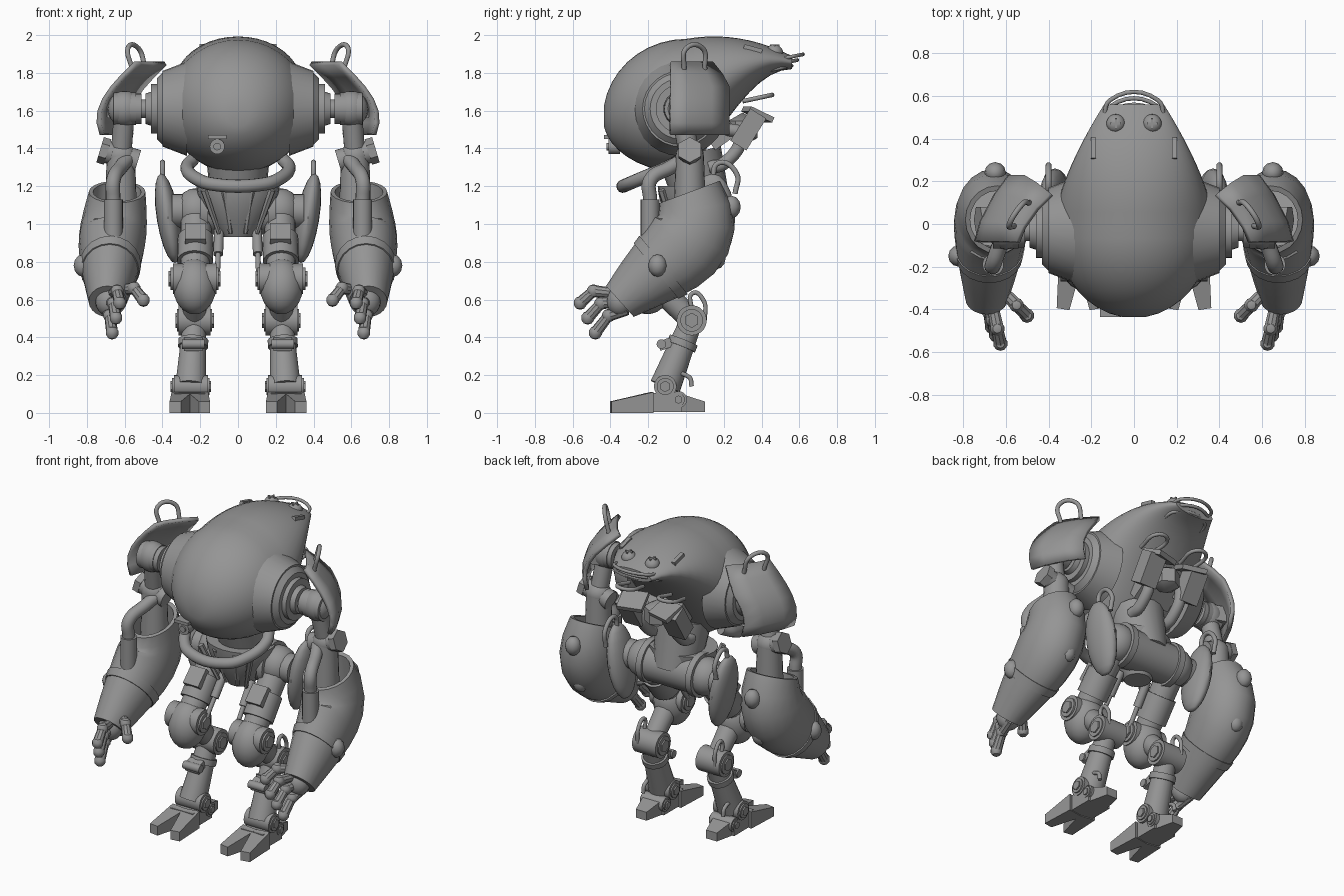
import bpy, bmesh, math
from mathutils import Vector, Matrix

cube = bpy.data.objects.get("Cube")
if cube:
    bpy.data.objects.remove(cube)

metal = bpy.data.materials.new("grey metal")
metal.use_nodes = True
GREY = (.3, .3, .3, 1)
metal.diffuse_color = GREY
metal.node_tree.nodes["Principled BSDF"].inputs["Base Color"].default_value = GREY
parts = []
X, Y, Z = Vector((1, 0, 0)), Vector((0, 1, 0)), Vector((0, 0, 1))


def add(name, mesh, mirror):
    ob = bpy.data.objects.new(name, mesh)
    bpy.context.scene.collection.objects.link(ob)
    mesh.materials.clear()
    mesh.materials.append(metal)
    if mirror:
        ob.modifiers.new("Mirror", 'MIRROR')
    parts.append(ob)
    return ob


def from_bm(name, bm, mirror):
    bmesh.ops.recalc_face_normals(bm, faces=bm.faces)
    mesh = bpy.data.meshes.new(name)
    bm.to_mesh(mesh)
    bm.free()
    return add(name, mesh, mirror)


def placed(centre, size, pitch, yaw=0):
    turn = Matrix.Rotation(math.radians(yaw), 4, 'Z') @ Matrix.Rotation(math.radians(pitch), 4, 'X')
    return Matrix.Translation(centre) @ turn @ Matrix.Diagonal((*size, 1))


def rod(name, start, end, radius, end_radius=None, sides=20, mirror=True):
    """Cylinder or cone between two points."""
    bm = bmesh.new()
    along = end - start
    turn = along.to_track_quat('Z', 'Y').to_matrix().to_4x4()
    bmesh.ops.create_cone(bm, cap_ends=True, segments=sides, radius1=radius,
                          radius2=end_radius or radius, depth=along.length,
                          matrix=Matrix.Translation((start + end) / 2) @ turn)
    return from_bm(name, bm, mirror)


def axle(name, centre, half, radius, sides=20, mirror=True):
    return rod(name, centre - X * half, centre + X * half, radius, sides=sides, mirror=mirror)


def hinge(name, centre, half, radius):
    """Drum, rim and bolt head sharing one sideways axis."""
    axle(name + "_drum", centre, half, radius)
    axle(name + "_rim", centre, half * 1.1, radius * .75)
    axle(name + "_bolt", centre, half * 1.2, radius * .5, sides=6)


def ball(name, centre, size, pitch=0, sides=20, mirror=True):
    bm = bmesh.new()
    bmesh.ops.create_uvsphere(bm, u_segments=sides, v_segments=sides // 2, radius=1,
                              matrix=placed(centre, size, pitch))
    return from_bm(name, bm, mirror)


def box(name, centre, size, pitch=0, yaw=0, mirror=True, taper=1):
    """Box whose front end can be narrowed and lowered."""
    bm = bmesh.new()
    bmesh.ops.create_cube(bm, size=1)
    for v in bm.verts:
        if v.co.y < 0:
            v.co.x *= taper
            v.co.z = (v.co.z + .5) * taper - .5
    bm.transform(placed(centre, size, pitch, yaw))
    return from_bm(name, bm, mirror)


def tube(name, points, radius, mirror=True):
    """Round bent pipe through points."""
    curve = bpy.data.curves.new(name, 'CURVE')
    curve.dimensions = '3D'
    curve.bevel_depth, curve.bevel_resolution, curve.resolution_u = radius, 5, 6
    curve.use_fill_caps = True
    spline = curve.splines.new('BEZIER')
    spline.bezier_points.add(len(points) - 1)
    for knot, point in zip(spline.bezier_points, points):
        knot.co = point
        knot.handle_left_type = knot.handle_right_type = 'AUTO'
    path = bpy.data.objects.new(name + "_path", curve)
    bpy.context.scene.collection.objects.link(path)
    graph = bpy.context.evaluated_depsgraph_get()
    mesh = bpy.data.meshes.new_from_object(path.evaluated_get(graph))
    bpy.data.objects.remove(path)
    return add(name, mesh, mirror)


def arch(name, start, end, rise, radius, mirror=True):
    """Handle leaving a surface at start and returning at end."""
    inner = (end - start) * .1
    return tube(name, [start, start + rise + inner, end + rise - inner, end], radius, mirror)


def loft(name, rings, sides=24, mirror=True):
    """Skin over oval rings: (centre, half depth vector, half width)."""
    bm = bmesh.new()
    turns = [math.tau * i / sides for i in range(sides)]
    loops = [[bm.verts.new(c + depth * math.cos(t) + X * width * math.sin(t)) for t in turns]
             for c, depth, width in rings]
    for low, high in zip(loops, loops[1:]):
        for i in range(sides):
            bm.faces.new((low[i - 1], low[i], high[i], high[i - 1]))
    bm.faces.new(loops[0])
    bm.faces.new(loops[-1])
    return from_bm(name, bm, mirror)


# Egg-shaped hull: round nose, then a tail that rises and narrows
hull = []
steps = 10
for i in range(1, steps):
    a = math.pi / 2 * i / steps
    r = math.sin(a)
    hull.append((-.44 * math.cos(a), 1.56 - .29 * r, 1.56 + .42 * r, .375 * r))
for i in range(steps + 1):
    u = i / steps
    hull.append((.56 * u, 1.27 + .55 * math.sin(u * math.pi / 2) ** 1.2, 1.98 + .1 * u - .19 * u * u,
                 .375 - .235 * u ** 1.5))
loft("hull", [(Y * y + Z * (low + top) / 2, Z * (top - low) / 2, w) for y, low, top, w in hull],
     sides=40, mirror=False)

# Stacked shoulder rings
shoulder = Vector((.6, -.03, 1.61))
side = shoulder - X * shoulder.x
for name, start, end, radius, end_radius in (
        ("housing", .27, .4, .25, .2), ("collar", .4, .43, .19, .16), ("disc", .4, .46, .13, .13),
        ("step", .46, .49, .09, .08), ("shaft", .4, .6, .05, .05), ("nut", .51, .54, .08, .08)):
    rod("shoulder_" + name, side + X * start, side + X * end, radius, end_radius, sides=28)

# Lamp on the nose
lamp = Vector((-.11, -.39, 1.41))
rod("nose_lamp", lamp + Y * .04, lamp - Y * .02, .04, mirror=False)
rod("nose_lens", lamp, lamp - Y * .03, .02, mirror=False)
box("nose_bracket", lamp + Z * .05 - Y * .01, (.1, .07, .02), mirror=False)

# Tail screws, fins and rails
screw = Vector((.085, .47, 1.91))
ball("tail_screw", screw, (.045, .045, .04), pitch=-20)
for yaw in (0, 90):
    box("tail_screw_slot", screw + Z * .037, (.05, .01, .009), yaw=yaw)
box("hull_fin", Vector((.19, .35, 1.91)), (.025, .1, .06), pitch=-15)
for i in range(3):
    corner = Vector((.14, .48, 1.87)) - (Y + Z) * i * .03
    arch("tail_rail", corner - X * corner.x * 2, corner, Y * .1 + Z * .02, .01, mirror=False)

# Exhaust gear under the tail
exhaust = Vector((0, .3, 1.5))
ball("exhaust_core", exhaust, (.09, .09, .09), sides=6, mirror=False)
box("exhaust_block", exhaust - Y * .13, (.26, .15, .16), pitch=35, mirror=False)
box("exhaust_flap", exhaust + X * .16 + Y * .03, (.12, .1, .2), pitch=-32)
box("exhaust_lid", exhaust + X * .12 + (Y + Z) * .08, (.16, .14, .03), pitch=-25, yaw=15)
arch("exhaust_rail", exhaust + X * .2 + Z * .15, exhaust + X * .1 + Z * .15, Y * .14 + Z * .03, .012)
outlet = exhaust + X * .12 - Y * .08
arch("exhaust_pipe", outlet, outlet - Z * .2 - Y * .1, Y * .07, .035)

# Bumper pipe under the hull
bumper = [Vector(p) for p in ((.24, -.02, 1.34), (.27, -.1, 1.3), (.22, -.24, 1.24), (.13, -.31, 1.21))]
flip = Matrix.Diagonal((-1, 1, 1))
tube("bumper_pipe", bumper + [flip @ p for p in reversed(bumper)], .035, mirror=False)

# Waist, bowl-shaped pelvis and hip drum
hip = Vector((.22, .1, 1.07))
middle = hip - X * hip.x
rod("waist", middle, middle + Z * .3 - Y * .08, .14, .17, mirror=False)
bowl = []
for i in range(7):
    flare = math.sin(i / 4)
    bowl.append((Vector((0, .03, .93 + .045 * i)), Y * (.08 + .1 * flare), .08 + .14 * flare))
loft("pelvis", bowl, mirror=False)
for x in (.04, .1):
    rod("pelvis_rib", Vector((x, -.06, .95)), Vector((x * 1.8, -.13, 1.18)), .012, .02, sides=6)
axle("hip_drum", middle, .2, .125, mirror=False)
axle("hip_ring", hip - X * .04, .02, .14)
ball("hip_joint", hip, (.115, .12, .12))
axle("hip_axle", hip + X * .05, .08, .09)

# Hip guards
guard = Vector((.37, .14, 1.03))
plate = ball("hip_guard", Vector(), (.06, .12, .24))
plate.data.transform(Matrix.Translation(guard) @ Matrix.Rotation(.16, 4, 'Y'))
arch("hip_guard_handle", guard + Z * .2 + X * .03, guard + Z * .13 + Y * .12 + X * .03, Z * .1 + Y * .02, .014)

# Legs, hung from their joints
knee, hock, ankle = (Vector(p) for p in ((.23, -.19, .71), (.23, .03, .49), (.25, -.11, .14)))
rod("thigh", hip, knee, .085, .075)
rod("thigh_sleeve", hip.lerp(knee, .4), hip.lerp(knee, .75), .095)
box("thigh_plate", hip.lerp(knee, .5) - Y * .07 + Z * .06, (.11, .04, .12), pitch=-45)
top, foot_end = hip - X * .12 - Y * .1 - Z * .1, knee - X * .12
rod("thigh_piston", top, foot_end, .014)
rod("thigh_piston_sleeve", top, top.lerp(foot_end, .5), .026)
ball("knee_guard", knee - Z * .04, (.115, .12, .15), pitch=-15)
hinge("knee", knee, .115, .08)
rod("knee_link", knee, hock, .07, .06)
hinge("hock", hock, .085, .08)
arch("hock_hoop", hock + X * .05 + Z * .05, hock + X * .05 + Y * .07, Z * .1, .012)
rod("shin", ankle, hock, .083, .06)
rod("shin_clamp", ankle.lerp(hock, .6), ankle.lerp(hock, .7), .08)
latch = ankle.lerp(hock, .64) - Y * .09
box("shin_latch", latch, (.1, .07, .05), pitch=20)
axle("shin_latch_pin", latch - Y * .02, .06, .025)
hinge("ankle", ankle, .09, .06)
hinge("heel", ankle + Y * .07 - Z * .07, .08, .045)
arch("ankle_hoop", ankle + X * .04, ankle + X * .04 + Y * .14, Z * .05, .012)

# Feet with a heel and two toes
sole = Vector((.255, -.12, .055))
box("foot", sole, (.16, .2, .1))
box("foot_heel", sole + Y * .15, (.14, .14, .1), yaw=180, taper=.55)
for way in (-1, 1):
    box("toe", sole + X * .06 * way - Y * .17, (.11, .22, .11), yaw=9 * way, taper=.55)

# Upper arms
elbow = Vector((.62, .02, 1.36))
ball("shoulder_joint", shoulder, (.09, .09, .095))
axle("shoulder_drum", shoulder, .06, .085)
rod("upper_arm", shoulder, elbow, .055)
ball("elbow_joint", elbow, (.08, .075, .075))
tilt = X + Z * .3
rod("elbow_axle", elbow - tilt * .09, elbow + tilt * .09, .06)
rod("elbow_nut", elbow + tilt * .07, elbow + tilt * .11, .07, sides=6)
rod("elbow_post", elbow, elbow - Z * .3, .075, .085)
sleeve = Vector((.66, -.19, 1.13))
tube("arm_pipe", [elbow - X * .05, elbow - Y * .1 - Z * .06, sleeve + Z * .1, sleeve], .038)
rod("arm_pipe_sleeve", sleeve, sleeve - Z * .23, .05)

# Shoulder shields: a plate curved down the arm and turned slightly backwards
bm = bmesh.new()
grid = []
for i in range(7):
    s = i / 6
    reach = .31 * min(1, .72 + s)
    grid.append([bm.verts.new((.55 + .2 * math.sin(s * 2) - .06 * c - .1 * c * c,
                               reach * c - .08, 1.86 - .39 * s)) for c in (0, .3, .7, 1)])
for upper, lower in zip(grid, grid[1:]):
    for i in range(3):
        bm.faces.new((upper[i], upper[i + 1], lower[i + 1], lower[i]))
shield = from_bm("shoulder_shield", bm, mirror=False)
shield.modifiers.new("Thickness", 'SOLIDIFY').thickness = .025
shield.modifiers.new("Mirror", 'MIRROR')
grip = Vector((.56, -.01, 1.82))
arch("shield_handle", grip, grip + Y * .11 - X * .07, Z * .11 + X * .03, .013)
box("shield_mount", shoulder + X * .04 + Y * .04, (.08, .1, .1), yaw=20)

# Forearms: bent barrel with a hollow top
spine = [Vector(p) for p in ((.64, .02, 1.17), (.67, .12, .9), (.67, -.05, .86), (.69, -.35, .59))]


def forearm_ring(t, grow=1):
    a, b, c, d = spine
    p, q = a.lerp(b, t).lerp(b.lerp(c, t), t), b.lerp(c, t).lerp(c.lerp(d, t), t)
    across = (q - p).cross(X).normalized()
    return p.lerp(q, t), across * grow * (.17 + .25 * t - .31 * t * t), grow * (.15 + .15 * t - .2 * t * t)


barrel = [forearm_ring(i / 8) for i in range(9)]
loft("forearm", [forearm_ring(.3, .7), forearm_ring(0, .85)] + barrel, sides=20)
loft("forearm_band", [forearm_ring(t, 1.04) for t in (.7, .76)], sides=20)
for name, spot in (("rear", (.65, .24, 1.09)), ("lower", (.65, .16, .82)), ("side", (.82, -.15, .78))):
    ball("forearm_knob_" + name, Vector(spot), (.05, .05, .06), sides=12)

# Hands: three curled fingers and a thumb
palm = Vector((.68, -.35, .59))
ball("palm", palm, (.075, .07, .08))
curls = [(palm + Vector((i * .02, i * .04, -i * .045)), Vector((-.02, -.1, -.01 - .02 * i)))
         for i in (-1, 0, 1)]
curls.append((palm + Vector((-.06, .04, .06)), Vector((-.07, -.07, .01))))
for base, stretch in curls:
    knuckle = base + stretch
    tip = knuckle + stretch * .7 - Z * .07
    for start, end in ((base, knuckle), (knuckle, tip)):
        rod("finger_link", start, end, .028, .032, sides=10)
        ball("finger_joint", end, (.036, .036, .036), sides=10)

# Smooth shading with sharp edges kept
bpy.ops.object.select_all(action='DESELECT')
for ob in parts:
    ob.select_set(True)
bpy.context.view_layer.objects.active = parts[0]
bpy.ops.object.shade_smooth_by_angle(angle=math.radians(35))
